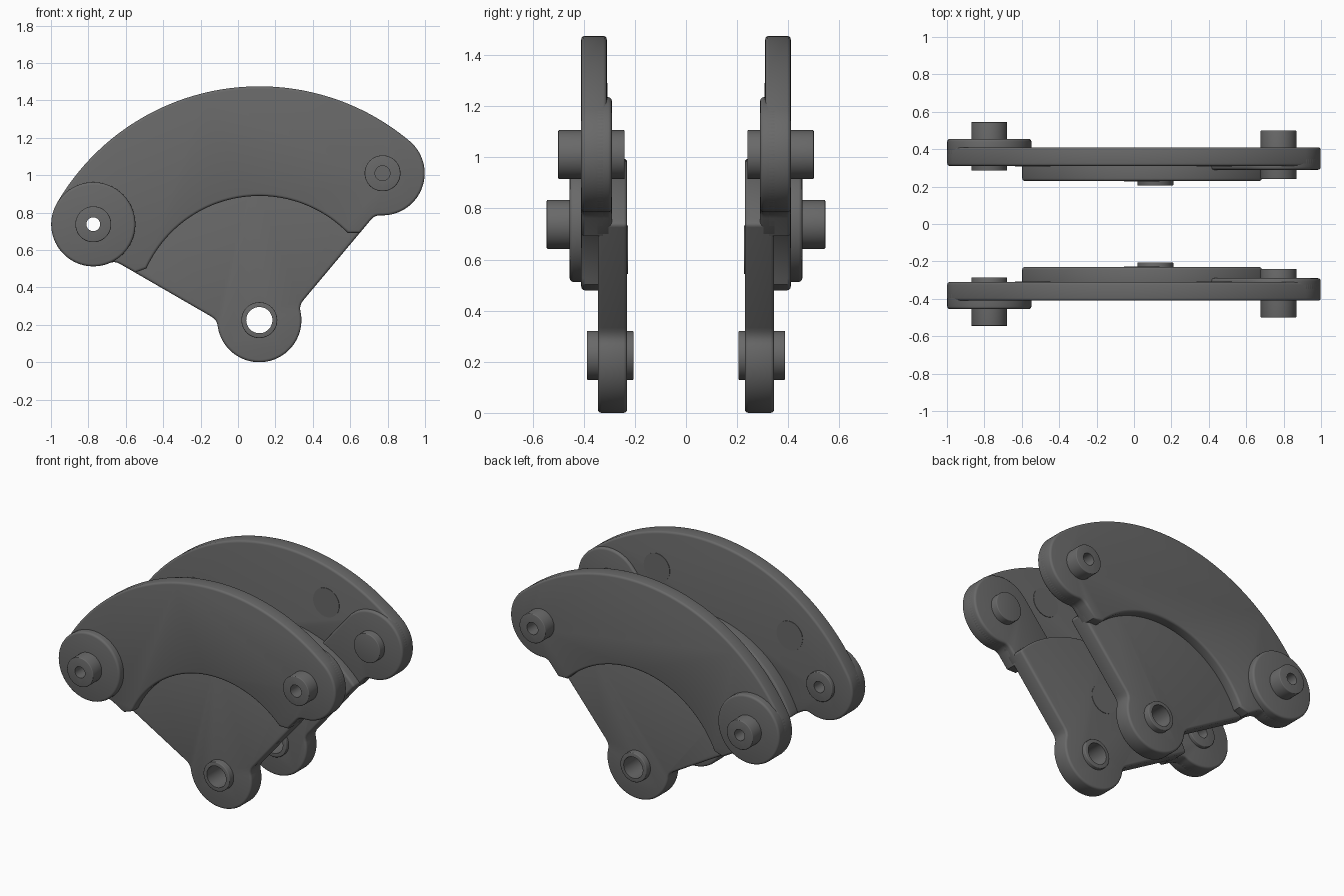
import bpy, bmesh
from math import cos, sin, radians, degrees, atan2, pi

if "Cube" in bpy.data.objects:
    bpy.data.objects.remove(bpy.data.objects["Cube"])

# Everything is concentric with the lower pivot; arms point at 150 and 50 degrees
CX, CZ = 0.114, 0.225
ARM, BOSS, EDGE = 1.025, 0.225, 0.112   # arm length, boss radius, side offset
LEFT, RIGHT = 150, 50

grey = bpy.data.materials.new("dark_grey")
grey.diffuse_color = (0.14, 0.14, 0.14, 1)
grey.use_nodes = True
grey.node_tree.nodes["Principled BSDF"].inputs["Base Color"].default_value = grey.diffuse_color


def local(side, u, v):
    """u runs along an arm, v runs outward from the sector."""
    a = radians(side)
    s = 1 if side == LEFT else -1
    return (CX + u * cos(a) - s * v * sin(a), CZ + u * sin(a) + s * v * cos(a))


def arc(u, r, a0, a1, n):
    return [(u + r * cos(radians(a0 + (a1 - a0) * i / n)),
             r * sin(radians(a0 + (a1 - a0) * i / n))) for i in range(n + 1)]


def fillet(p, c, q, n=4):
    out = []
    for i in range(1, n + 1):
        t = i / n
        out.append(tuple((1 - t) ** 2 * p[k] + 2 * t * (1 - t) * c[k] + t * t * q[k]
                         for k in (0, 1)))
    return out


def sweep(r, a0, a1, n):
    """Arc about the lower pivot without its end points."""
    return [(CX + u, CZ + v) for u, v in arc(0, r, a0, a1, n)[1:-1]]


def extrude(name, pts, y0, y1, bevel=0.014):
    bm = bmesh.new()
    n = len(pts)
    a = [bm.verts.new((x, y0, z)) for x, z in pts]
    b = [bm.verts.new((x, y1, z)) for x, z in pts]
    bm.faces.new(a)
    bm.faces.new(b[::-1])
    for i in range(n):
        j = (i + 1) % n
        bm.faces.new((a[j], a[i], b[i], b[j]))
    bmesh.ops.recalc_face_normals(bm, faces=bm.faces[:])
    me = bpy.data.meshes.new(name)
    bm.to_mesh(me)
    bm.free()
    me.materials.append(grey)
    ob = bpy.data.objects.new(name, me)
    bpy.context.scene.collection.objects.link(ob)
    if bevel:
        m = ob.modifiers.new("Bevel", 'BEVEL')
        m.width, m.segments = bevel, 3
        m.limit_method, m.angle_limit = 'ANGLE', radians(60)
        m.use_clamp_overlap = False
    return ob


def disc(name, centre, r, y0, y1, bevel=0.005, n=48):
    pts = [(centre[0] + r * cos(2 * pi * i / n), centre[1] + r * sin(2 * pi * i / n))
           for i in range(n)]
    return extrude(name, pts, y0, y1, bevel)


parts = []

# Upper arched band with a rounded boss at either end
boss = arc(ARM, BOSS, 0, 142, 36)
half = boss + fillet(boss[-1], (0.83, EDGE), (0.795, EDGE)) + [(0.703, EDGE), (0.661, 0.062)]
tilt = degrees(atan2(0.062, 0.661))
band = ([local(LEFT, *p) for p in half]
        + sweep(0.664, LEFT + tilt, RIGHT - tilt, 48)
        + [local(RIGHT, *p) for p in reversed(half)]
        + sweep(1.25, RIGHT, LEFT, 64))
parts.append(extrude("arched_band", band, 0.31, 0.41))

# Lower fan plate around the pivot
foot = arc(0, BOSS, 38, 130, 24)
half = [(0.762, EDGE), (0.235, EDGE)] + fillet((0.235, EDGE), (0.195, EDGE), foot[0]) + foot[1:]
tilt = degrees(atan2(EDGE, 0.762))
fan = ([local(LEFT, *p) for p in half]
       + [local(RIGHT, *p) for p in reversed(half[:-1])]
       + sweep(0.77, RIGHT - tilt, LEFT + tilt, 48))
parts.append(extrude("fan_plate", fan, 0.23, 0.345))

# Raised arm pad on the inside of the right boss, raised disc outside the left one
boss = arc(ARM, BOSS, -90, 142, 56)
pad = boss + fillet(boss[-1], (0.83, EDGE), (0.795, EDGE)) + [(0.70, EDGE), (0.70, -BOSS)]
parts.append(extrude("inner_arm_pad", [local(RIGHT, *p) for p in pad], 0.29, 0.36))
L, R, B = local(LEFT, ARM, 0), local(RIGHT, ARM, 0), (CX, CZ)
parts.append(disc("outer_boss_pad", L, BOSS, 0.36, 0.455, 0.014, 72))

# Pins
parts.append(disc("left_pin", L, 0.096, 0.285, 0.545))
parts.append(disc("right_pin", R, 0.096, 0.24, 0.50))
parts.append(disc("pivot_pin", B, 0.096, 0.205, 0.388))

# Faint round moulding marks on the inner faces
for r, a, y in ((1.02, 130, 0.31), (1.02, 72, 0.31), (0.42, 100, 0.23)):
    c = (CX + r * cos(radians(a)), CZ + r * sin(radians(a)))
    parts.append(disc("moulding_mark", c, 0.095, y - 0.003, y + 0.02, 0))

# Holes: through at the left and the pivot, blind at the right
cutters = [disc("hole_cutter", L, 0.037, 0.1, 0.7, 0, 32),
           disc("hole_cutter", B, 0.07, 0.1, 0.7, 0, 48),
           disc("hole_cutter", R, 0.04, 0.38, 0.7, 0, 32)]
for c in cutters:
    c.hide_render = True
targets = {"arched_band": (0, 2), "fan_plate": (1,), "outer_boss_pad": (0,),
           "left_pin": (0,), "pivot_pin": (1,), "right_pin": (2,)}
for ob in parts:
    for i in targets.get(ob.name, ()):
        m = ob.modifiers.new("Hole", 'BOOLEAN')
        m.operation, m.solver, m.object = 'DIFFERENCE', 'MANIFOLD', cutters[i]
    # Matching second plate
    m = ob.modifiers.new("Mirror", 'MIRROR')
    m.use_axis = (False, True, False)
    m.use_mirror_merge = False

# Bake the modifiers, then smooth
bpy.context.view_layer.update()
dg = bpy.context.evaluated_depsgraph_get()
baked = [bpy.data.meshes.new_from_object(ob.evaluated_get(dg)) for ob in parts]
for ob, me in zip(parts, baked):
    ob.modifiers.clear()
    ob.data = me
    me.shade_smooth()
    me.set_sharp_from_angle(angle=radians(35))
for c in cutters:
    bpy.data.objects.remove(c)
